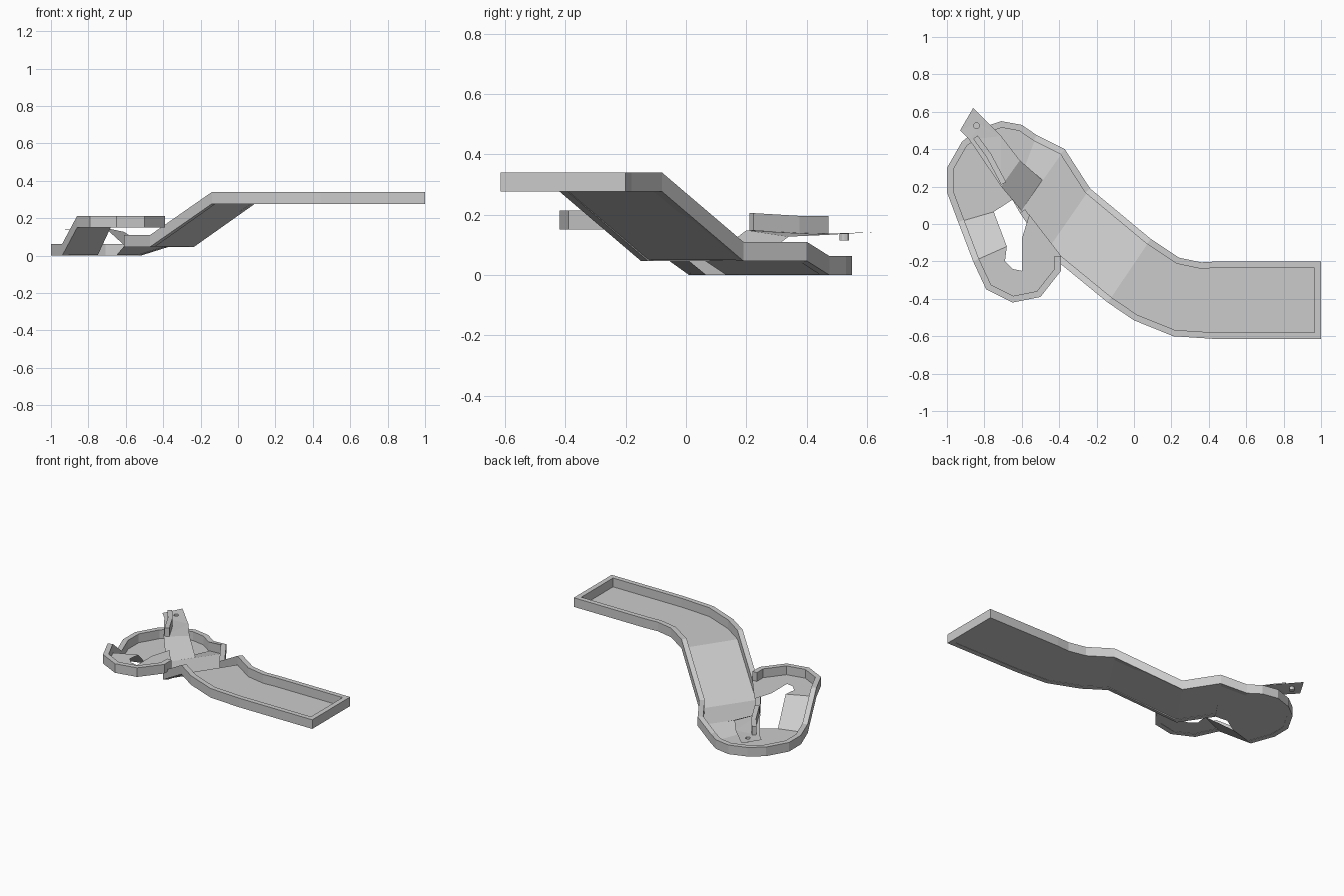
import bpy, bmesh
from math import cos, sin, pi
from mathutils import Vector

if "Cube" in bpy.data.objects:
    bpy.data.objects.remove(bpy.data.objects["Cube"])

def make(name, verts, faces, weld=True):
    me = bpy.data.meshes.new(name)
    bm = bmesh.new()
    vs = [bm.verts.new(v) for v in verts]
    for f in faces:
        bm.faces.new([vs[i] for i in f])
    bmesh.ops.remove_doubles(bm, verts=bm.verts, dist=1e-5)
    bmesh.ops.recalc_face_normals(bm, faces=bm.faces)
    bm.to_mesh(me)
    bm.free()
    ob = bpy.data.objects.new(name, me)
    bpy.context.collection.objects.link(ob)
    return ob

def curb(name, path, width, height):
    """Box-section wall along an open path, thickened to the right-hand side."""
    pts = [Vector(p) for p in path]
    dirs = [(b - a).to_2d().normalized() for a, b in zip(pts, pts[1:])]
    norms = [Vector((d.y, -d.x)) for d in dirs]
    verts, faces = [], []
    for i, p in enumerate(pts):
        n0, n1 = norms[max(i - 1, 0)], norms[min(i, len(norms) - 1)]
        off = (n0 + n1) * (width / (1 + n0.dot(n1)))
        q = p + off.to_3d()
        up = Vector((0, 0, height))
        verts += [p, p + up, q + up, q]
    for i in range(len(pts) - 1):
        a = 4 * i
        faces += [(a + j, a + j + 1, a + j + 5, a + j + 4) for j in range(3)]
        faces.append((a + 3, a, a + 4, a + 7))
    faces += [(0, 1, 2, 3), tuple(range(len(verts) - 4, len(verts)))]
    return make(name, verts, faces)

# One continuous rim: upper loop, ramp, low bend, step, slope, tee, and back
H = 0.277
rim = [(-.39, -.17, .15), (-.39, -.25, .15), (-.50, -.39, .15), (-.65, -.42, .15),
       (-.79, -.35, .15), (-.86, -.20, .15), (-.94, .01, 0), (-1, .17, 0), (-1, .30, 0),
       (-.92, .44, 0), (-.83, .51, 0), (-.71, .55, 0), (-.60, .53, 0), (-.52, .475, 0),
       (-.37, .40, .047), (-.235, .19, .047), (.09, -.08, H), (.24, -.18, H),
       (.36, -.205, H), (.45, -.20, H), (1, -.20, H), (1, -.615, H), (.44, -.615, H),
       (.21, -.60, H), (0, -.515, H), (-.14, -.42, H), (-.47, -.15, .047), (-.61, .06, .047)]
curb("track_rim", rim, 0.034, 0.063)

# Floor panels, folded along the slope lines
inner = [(-.65, .13, 0), (-.75, .065, 0), (-.68, -.12, .15), (-.69, -.20, .15),
         (-.65, -.24, .15), (-.60, -.25, .15), (-.60, -.08, .15), (-.56, .05, .15)]
n = len(rim)
panels = [list(range(16, 26)), [15, 16, 25, 26], [14, 15, 26, 27], [13, 14, 27, n],
          list(range(6, 14)) + [n, n + 1], [5, 6, n + 1, n + 2],
          list(range(0, 6)) + list(range(n + 2, n + 8))]
floor_verts = [Vector(p) + Vector((0, 0, .002)) for p in rim + inner]
make("track_floor", floor_verts, panels)

# Raised side ramp leading to the cup
make("jump_ramp", [(-.49, .235, .048), (-.60, .07, .048), (-.71, .20, .148), (-.61, .34, .127)],
     [(0, 1, 2, 3)])

# Cup deck with a round hole
def deck_z(x, y):
    return .137 + .03 * (y - .5) - .05 * (x + .85) if y > .45 else .137

cx, cy, r, seg = -.842, .525, .016, 12
outline = [(-.61, .34, .127), (-.71, .47, .133), (-.86, .62, .142), (-.93, .50, .138),
           (-.88, .45, .138), (-.71, .20, .148)]
ring = [(cx + r * cos(2 * pi * i / seg), cy + r * sin(2 * pi * i / seg), .138) for i in range(seg)]
me = bpy.data.meshes.new("cup_deck")
bm = bmesh.new()
edges = []
for loop in (outline, ring):
    vs = [bm.verts.new(p) for p in loop]
    edges += [bm.edges.new((vs[i - 1], vs[i])) for i in range(len(vs))]
bmesh.ops.triangle_fill(bm, edges=edges, use_beauty=True, normal=(0, 0, 1))
bm.to_mesh(me)
bm.free()
bpy.context.collection.objects.link(bpy.data.objects.new("cup_deck", me))

# Cup below the hole
low = [(x, y, .115) for x, y, z in ring]
make("cup", ring + low,
     [(i, (i + 1) % seg, seg + (i + 1) % seg, seg + i) for i in range(seg)] + [tuple(range(seg, 2 * seg))])

# Guard curb on the left of the deck
curb("deck_curb", [(-.71, .21, .147), (-.79, .36, .138), (-.86, .455, .138)], 0.03, 0.058)
